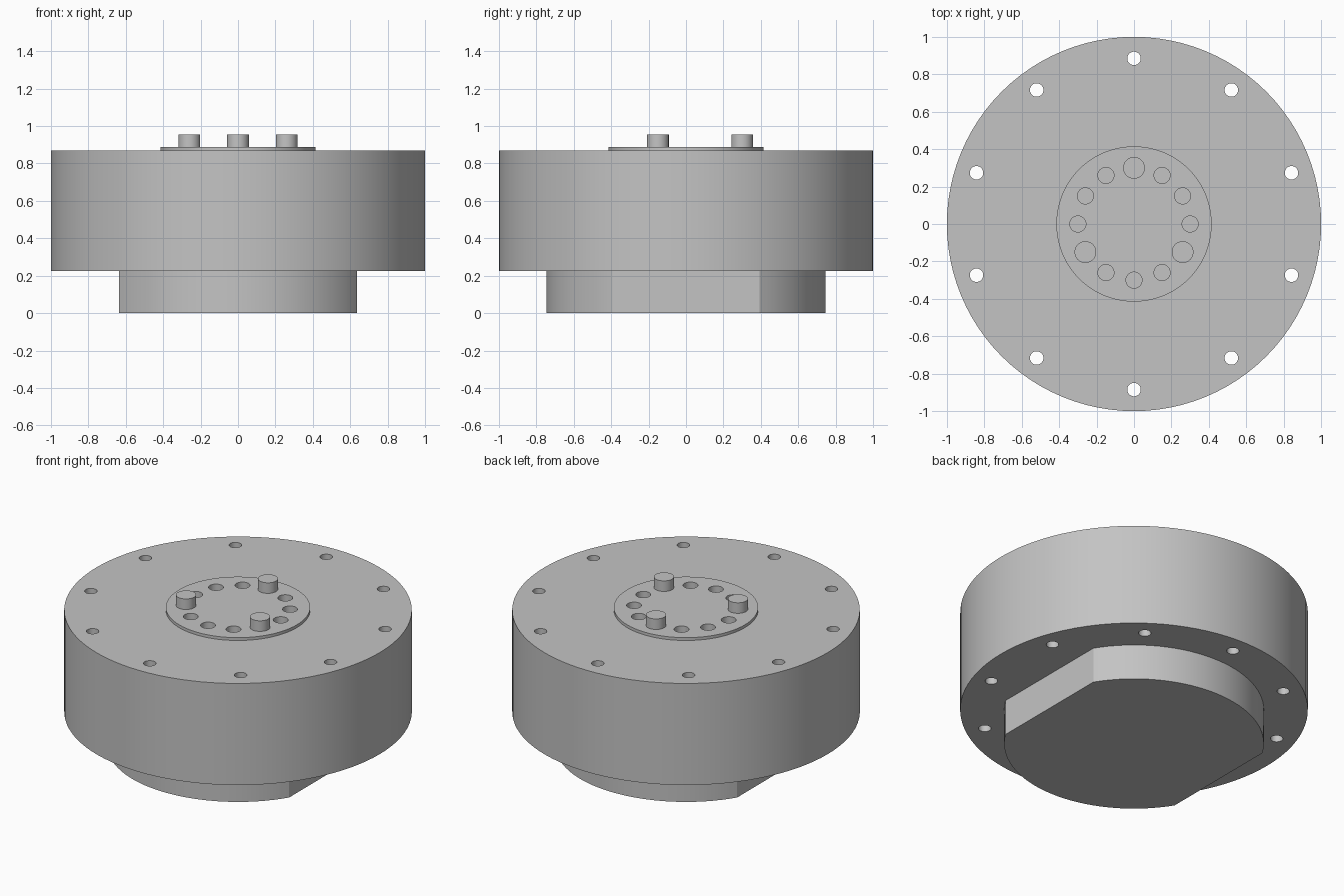
import bpy, bmesh, math
from mathutils import Matrix

if "Cube" in bpy.data.objects:
    bpy.data.objects.remove(bpy.data.objects["Cube"])

grey = bpy.data.materials.new("grey metal")
grey.diffuse_color = (0.55, 0.55, 0.55, 1)
grey.use_nodes = True
grey.node_tree.nodes["Principled BSDF"].inputs["Base Color"].default_value = grey.diffuse_color


def make_object(name, bm):
    bmesh.ops.recalc_face_normals(bm, faces=bm.faces)
    mesh = bpy.data.meshes.new(name)
    bm.to_mesh(mesh)
    bm.free()
    mesh.materials.append(grey)
    obj = bpy.data.objects.new(name, mesh)
    bpy.context.collection.objects.link(obj)
    return obj


def smooth(obj):
    bpy.ops.object.select_all(action='DESELECT')
    obj.select_set(True)
    bpy.context.view_layer.objects.active = obj
    bpy.ops.object.shade_smooth_by_angle(angle=math.radians(30))


def add_cylinder(bm, radius, z0, z1, x=0, y=0, sides=32):
    bmesh.ops.create_cone(bm, cap_ends=True, segments=sides, radius1=radius, radius2=radius,
                          depth=z1 - z0, matrix=Matrix.Translation((x, y, (z0 + z1) / 2)))


def ring(radius, degrees):
    return [(radius * math.cos(math.radians(d)), radius * math.sin(math.radians(d))) for d in degrees]


# Round housing with the raised hub disc, revolved as one solid
SIDES = 96
bm = bmesh.new()
rings = [[bm.verts.new((x, y, z)) for x, y in ring(r, [i * 360 / SIDES for i in range(SIDES)])]
         for r, z in [(1, 0.225), (1, 0.87), (0.415, 0.87), (0.415, 0.888)]]
for low, high in zip(rings, rings[1:]):
    for i in range(SIDES):
        j = (i + 1) % SIDES
        bm.faces.new((low[i], low[j], high[j], high[i]))
bm.faces.new(rings[0])
bm.faces.new(rings[-1])
housing = make_object("housing", bm)

# Through holes around the rim and blind holes in the hub
pin_angles = (90, 210, 330)
bm = bmesh.new()
for x, y in ring(0.885, range(18, 378, 36)):
    add_cylinder(bm, 0.036, 0.1, 1.0, x, y)
for x, y in ring(0.3, [a for a in range(0, 360, 30) if a not in pin_angles]):
    add_cylinder(bm, 0.043, 0.74, 1.0, x, y)
cutter = make_object("hole_cutter", bm)
cutter.hide_render = True

cut = housing.modifiers.new("holes", 'BOOLEAN')
cut.operation = 'DIFFERENCE'
cut.solver = 'EXACT'
cut.object = cutter
bpy.context.view_layer.objects.active = housing
bpy.ops.object.modifier_apply(modifier=cut.name)
bpy.data.objects.remove(cutter)
smooth(housing)

# Base boss: a disc with two parallel flats
bm = bmesh.new()
start = math.degrees(math.acos(0.635 / 0.747))
arc = [start + (180 - 2 * start) * i / 32 for i in range(33)]
outline = ring(0.747, arc + [a + 180 for a in arc])
face = bm.faces.new([bm.verts.new((x, y, 0)) for x, y in outline])
top = bmesh.ops.extrude_face_region(bm, geom=[face], use_keep_orig=True)
bmesh.ops.translate(bm, vec=(0, 0, 0.235),
                    verts=[v for v in top["geom"] if isinstance(v, bmesh.types.BMVert)])
smooth(make_object("base_boss", bm))

# Three locating pins standing on the hub
for n, (x, y) in enumerate(ring(0.3, pin_angles), 1):
    bm = bmesh.new()
    add_cylinder(bm, 0.058, 0.87, 0.955, x, y, 40)
    smooth(make_object(f"locating_pin_{n}", bm))
